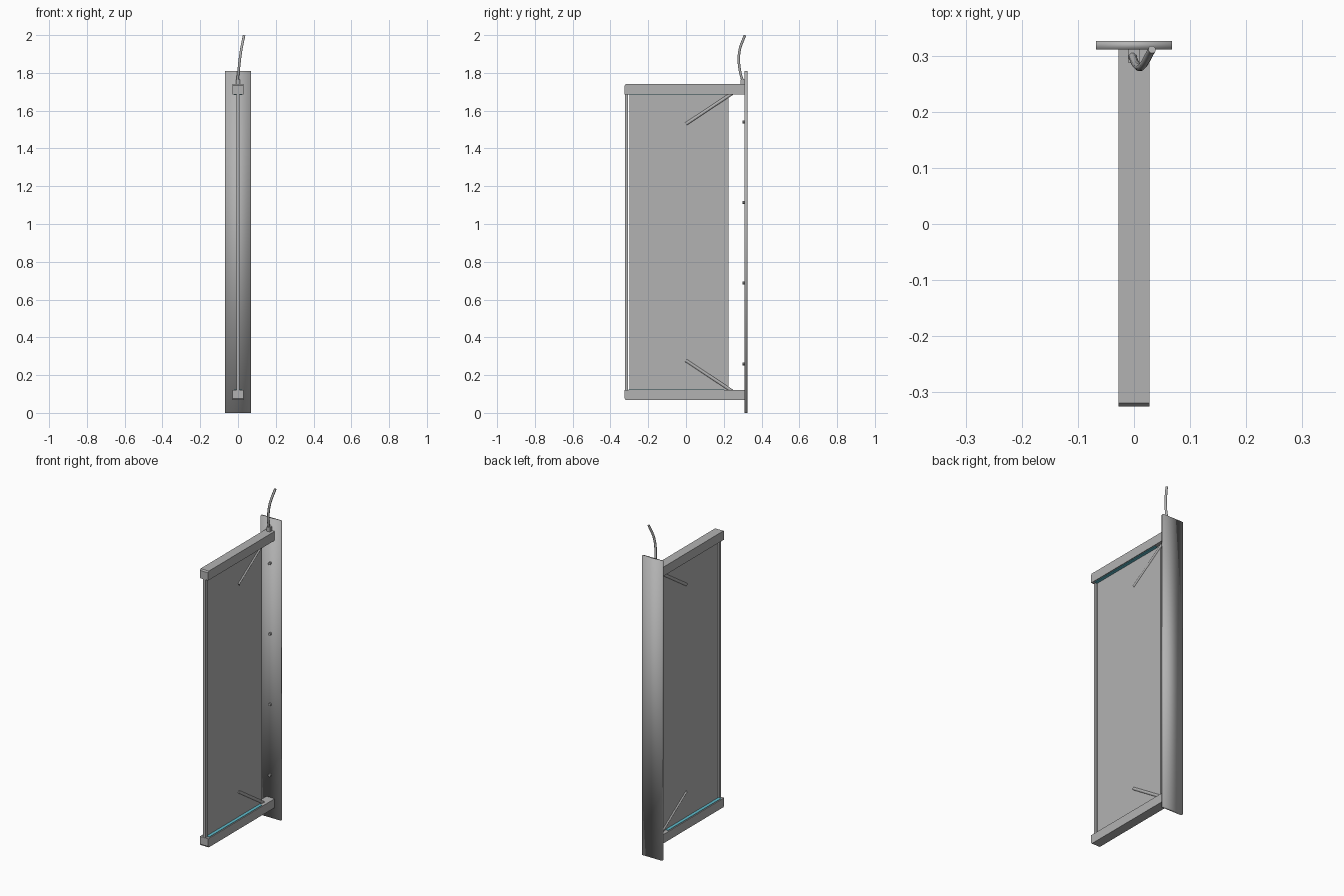
import bpy, bmesh, math
from mathutils import Vector

cube = bpy.data.objects.get("Cube")
if cube:
    bpy.data.objects.remove(cube, do_unlink=True)


def material(name, rgb):
    m = bpy.data.materials.new(name)
    m.use_nodes = True
    m.diffuse_color = (*rgb, 1)
    m.node_tree.nodes["Principled BSDF"].inputs["Base Color"].default_value = (*rgb, 1)
    return m


grey = material("satin grey", (0.45, 0.45, 0.45))
cyan = material("cyan strip", (0.12, 0.5, 0.6))


def finish(name, bm, mat):
    mesh = bpy.data.meshes.new(name)
    bmesh.ops.recalc_face_normals(bm, faces=bm.faces)
    bm.to_mesh(mesh)
    bm.free()
    mesh.materials.append(mat)
    obj = bpy.data.objects.new(name, mesh)
    bpy.context.collection.objects.link(obj)
    return obj


def box(name, low, high, mat=grey):
    low, high = Vector(low), Vector(high)
    bm = bmesh.new()
    bmesh.ops.create_cube(bm, size=1)
    for v in bm.verts:
        v.co = (low + high) / 2 + v.co * (high - low)
    return finish(name, bm, mat)


def rod(name, start, end, radius, sides):
    start, end = Vector(start), Vector(end)
    bm = bmesh.new()
    bmesh.ops.create_cone(bm, cap_ends=True, segments=sides, radius1=radius,
                          radius2=radius, depth=(end - start).length)
    obj = finish(name, bm, grey)
    obj.location = (start + end) / 2
    obj.rotation_euler = (end - start).to_track_quat("Z", "Y").to_euler()
    return obj


def arm(name, outer, inner):
    # side outline with the outer front corner cut, extruded across the width
    d = 0.008 if inner > outer else -0.008
    outline = [(0.312, outer), (-0.319, outer), (-0.325, outer + d),
               (-0.325, inner), (0.312, inner)]
    bm = bmesh.new()
    face = bm.faces.new([bm.verts.new((-0.028, y, z)) for y, z in outline])
    ext = bmesh.ops.extrude_face_region(bm, geom=[face])
    verts = [g for g in ext["geom"] if isinstance(g, bmesh.types.BMVert)]
    bmesh.ops.translate(bm, verts=verts, vec=(0.056, 0, 0))
    return finish(name, bm, grey)


# Wall plate with soft shading
plate = box("wall_plate", (-0.068, 0.311, 0), (0.068, 0.326, 1.81))
plate.data.shade_smooth()

# Arms with coloured strips on their inner faces
arm("upper_arm", 1.74, 1.685)
arm("lower_arm", 0.068, 0.122)
box("upper_strip", (-0.022, -0.305, 1.682), (0.022, 0.20, 1.686), cyan)
box("lower_strip", (-0.022, -0.305, 0.121), (0.022, 0.20, 0.125), cyan)

# Hanging panel and front post
box("panel", (-0.003, -0.30, 0.122), (0.003, 0.225, 1.685))
box("front_post", (-0.009, -0.323, 0.122), (0.009, -0.306, 1.685))

# Diagonal braces
rod("upper_brace", (0, 0, 1.53), (0, 0.245, 1.692), 0.009, 12)
rod("lower_brace", (0, 0, 0.277), (0, 0.245, 0.115), 0.009, 12)

# Screws on the plate
for i in range(4):
    z = 0.26 + i * 0.427
    rod(f"screw_{i + 1}", (0, 0.298, z), (0, 0.312, z), 0.008, 10)

# Cable and its gland
box("cable_gland", (-0.011, 0.288, 1.735), (0.011, 0.311, 1.765))
curve = bpy.data.curves.new("cable", "CURVE")
curve.dimensions = "3D"
curve.bevel_depth = 0.007
curve.bevel_resolution = 2
curve.use_fill_caps = True
curve.resolution_u = 6
spline = curve.splines.new("BEZIER")
points = [(-0.004, 0.302, 1.75), (0.004, 0.284, 1.82),
          (0.015, 0.282, 1.91), (0.032, 0.311, 1.998)]
spline.bezier_points.add(len(points) - 1)
for p, co in zip(spline.bezier_points, points):
    p.co = co
    p.handle_left_type = p.handle_right_type = "AUTO"
curve.materials.append(grey)
cable = bpy.data.objects.new("cable", curve)
bpy.context.collection.objects.link(cable)
for s in curve.splines:
    s.use_smooth = True
